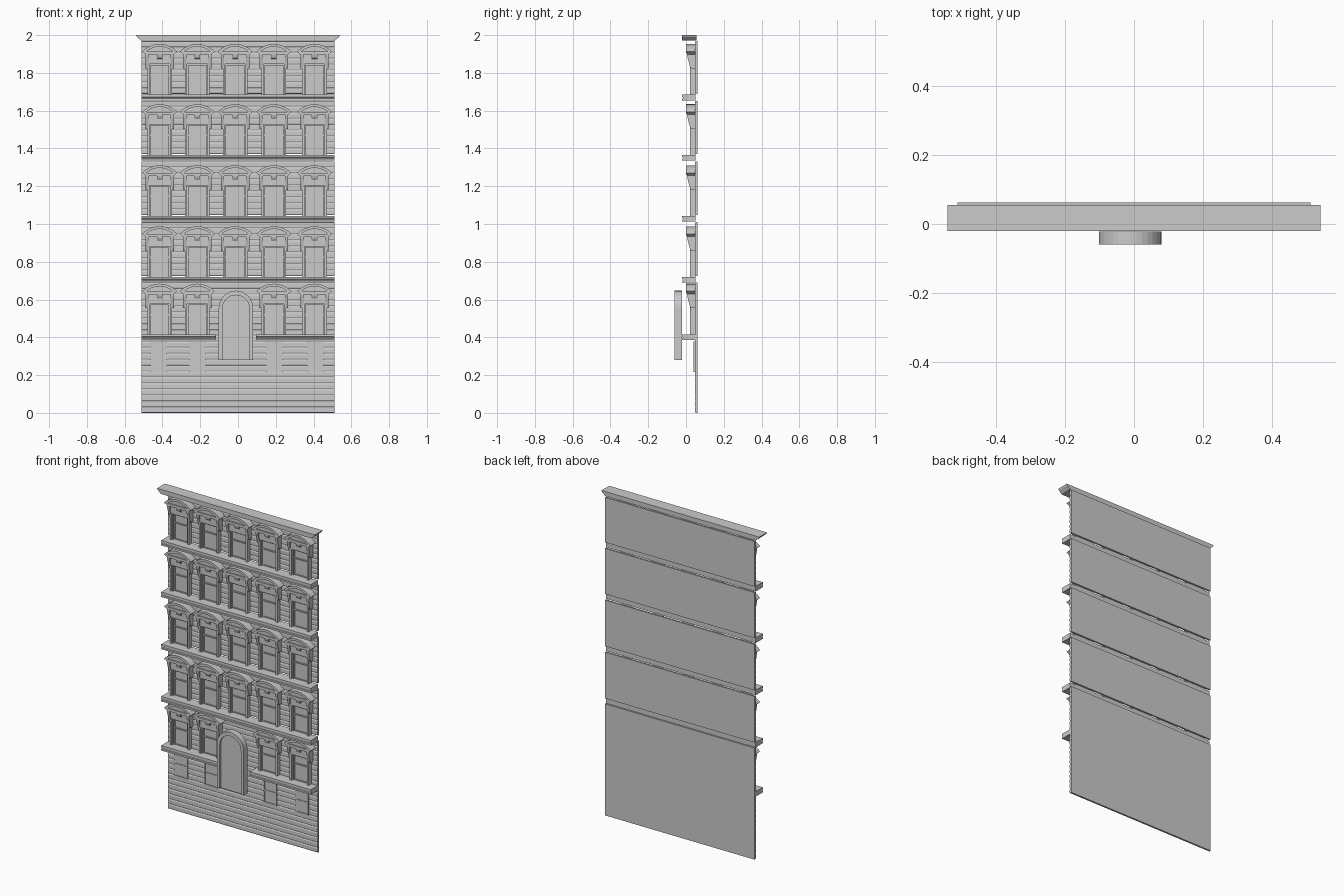
import bpy, bmesh, math

if "Cube" in bpy.data.objects:
    bpy.data.objects.remove(bpy.data.objects["Cube"])


def extrude(bm, pts, axis, a, b):
    """Prism: 'x' takes (y, z) points, 'y' takes (x, z) points."""
    def co(p, d):
        return (d, p[0], p[1]) if axis == 'x' else (p[0], d, p[1])
    lo = [bm.verts.new(co(p, a)) for p in pts]
    hi = [bm.verts.new(co(p, b)) for p in pts]
    bm.faces.new(lo)
    bm.faces.new(hi[::-1])
    n = len(pts)
    for i in range(n):
        j = (i + 1) % n
        bm.faces.new((lo[i], hi[i], hi[j], lo[j]))


def box(bm, x0, x1, y0, y1, z0, z1):
    extrude(bm, [(x0, z0), (x1, z0), (x1, z1), (x0, z1)], 'y', y0, y1)


def mesh_of(name, bm):
    bmesh.ops.recalc_face_normals(bm, faces=bm.faces[:])
    me = bpy.data.meshes.new(name)
    bm.to_mesh(me)
    bm.free()
    return me


def place(name, me, loc=(0, 0, 0)):
    ob = bpy.data.objects.new(name, me)
    ob.location = loc
    bpy.context.collection.objects.link(ob)
    return ob


def frame(bm, w, z0, z1, t, y0, y1, sill=True):
    """Rectangular surround of half width w and member width t."""
    for s in (-1, 1):
        xa, xb = sorted((s * w, s * (w - t)))
        box(bm, xa, xb, y0, y1, z0, z1)
    box(bm, -w + t, w - t, y0, y1, z1 - t, z1)
    if sill:
        box(bm, -w + t, w - t, y0, y1, z0, z0 + t)


W = 0.512
BACK = 0.062
COLUMNS = [-0.415, -0.215, -0.015, 0.19, 0.405]
SILLS = [0.416, 0.72, 1.043, 1.366, 1.685]

# wall panels with shallow horizontal courses, one per storey
for k, (z0, z1) in enumerate([(0, 0.69), (0.724, 1.01), (1.047, 1.332),
                              (1.37, 1.652), (1.689, 1.968)]):
    n = round((z1 - z0) / 0.032)
    h = (z1 - z0) / n
    pts = [(BACK, z1), (BACK, z0)]
    for i in range(n):
        b = z0 + i * h
        pts += [(0.0495, b + 0.001), (0.047, b + 0.006),
                (0.047, b + h - 0.006), (0.0495, b + h - 0.001)]
    bm = bmesh.new()
    extrude(bm, pts, 'x', -W, W)
    place(f"wall_storey_{k + 1}", mesh_of("wall", bm))

# string courses under each row of windows; the lowest is split by the door
for k, z in enumerate(SILLS):
    bm = bmesh.new()
    prof = [(0.05, z), (-0.02, z), (-0.02, z - 0.012), (-0.016, z - 0.014),
            (-0.016, z - 0.019), (-0.02, z - 0.021), (-0.02, z - 0.031), (0.05, z - 0.031)]
    spans = [(-W, -0.117), (0.094, W)] if k == 0 else [(-W, W)]
    for a, b in spans:
        extrude(bm, prof, 'x', a, b)
    place(f"ledge_{k + 1}", mesh_of("ledge", bm))

# roof cornice with flared ends
bm = bmesh.new()
extrude(bm, [(-0.54, 2.0), (-0.535, 1.99), (-0.515, 1.972),
             (0.515, 1.972), (0.535, 1.99), (0.54, 2.0)], 'y', -0.02, 0.055)
place("cornice", mesh_of("cornice", bm))


def arc(w, z_end, z_top, n=10):
    """Segmental arch from (w, z_end) over (0, z_top) to (-w, z_end)."""
    rise = z_top - z_end
    r = (w * w + rise * rise) / (2 * rise)
    half = math.asin(w / r)
    return [(r * math.sin(half - 2 * half * i / n),
             z_top - r + r * math.cos(half - 2 * half * i / n)) for i in range(n + 1)]


# window surround
bm = bmesh.new()
frame(bm, 0.065, 0, 0.172, 0.011, 0.02, 0.05, sill=False)
frame(bm, 0.054, 0, 0.161, 0.006, 0.028, 0.05, sill=False)
surround = mesh_of("window_surround", bm)

# sashes
bm = bmesh.new()
box(bm, -0.048, 0.048, 0.041, 0.05, 0, 0.155)
frame(bm, 0.048, 0.0, 0.155, 0.005, 0.037, 0.043)
box(bm, -0.048, 0.048, 0.034, 0.043, 0.1, 0.107)
sash = mesh_of("window_sash", bm)

# hood: curved pediment band, tympanum, cornice slab, frieze, keystone
bm = bmesh.new()
extrude(bm, arc(0.092, 0.228, 0.268) + arc(0.078, 0.220, 0.254)[::-1], 'y', 0.0, 0.05)
extrude(bm, arc(0.08, 0.219, 0.256), 'y', 0.012, 0.05)
extrude(bm, [(-0.074, 0.212), (0.074, 0.212), (0.092, 0.228), (-0.092, 0.228)],
        'y', 0.004, 0.05)
box(bm, -0.065, 0.065, 0.017, 0.05, 0.172, 0.213)
extrude(bm, [(0.05, 0.212), (0.006, 0.212), (0.009, 0.2), (0.015, 0.19), (0.05, 0.184)],
        'x', -0.015, 0.015)
hood = mesh_of("window_hood", bm)

# tapered scroll brackets either side
bm = bmesh.new()
for s in (-1, 1):
    a, b = sorted((s * 0.058, s * 0.075))
    extrude(bm, [(0.05, 0.213), (0.006, 0.213), (0.008, 0.197), (0.013, 0.178),
                 (0.02, 0.152), (0.026, 0.138), (0.05, 0.138)], 'x', a, b)
bracket = mesh_of("window_brackets", bm)

for r, z in enumerate(SILLS):
    for c, x in enumerate(COLUMNS):
        if r == 0 and c == 2:
            continue
        for me in (surround, sash, hood, bracket):
            place(f"{me.name}_{r + 1}_{c + 1}", me, (x, 0, z))

# basement windows
bm = bmesh.new()
frame(bm, 0.044, 0.217, 0.377, 0.006, 0.041, 0.05)
box(bm, -0.04, 0.04, 0.0455, 0.05, 0.22, 0.374)
box(bm, -0.04, 0.04, 0.042, 0.05, 0.29, 0.297)
basement = mesh_of("basement_window", bm)
for c, x in enumerate([-0.42, -0.215, 0.191, 0.408]):
    place(f"basement_window_{c + 1}", basement, (x, 0, 0))


# arched door standing proud of the wall
def door_arch(r, spring, rise, n=16):
    top = [(-0.011 + r * math.cos(math.pi * i / n),
            spring + rise * math.sin(math.pi * i / n)) for i in range(n + 1)]
    return [(-0.011 + r, 0.28)] + top + [(-0.011 - r, 0.28)]


outer = door_arch(0.091, 0.555, 0.092)
inner = door_arch(0.072, 0.552, 0.071)
bm = bmesh.new()
extrude(bm, outer + inner[::-1], 'y', -0.06, -0.022)
place("door_surround", mesh_of("door_surround", bm))
bm = bmesh.new()
extrude(bm, inner, 'y', -0.05, -0.024)
place("door_panel", mesh_of("door_panel", bm))
